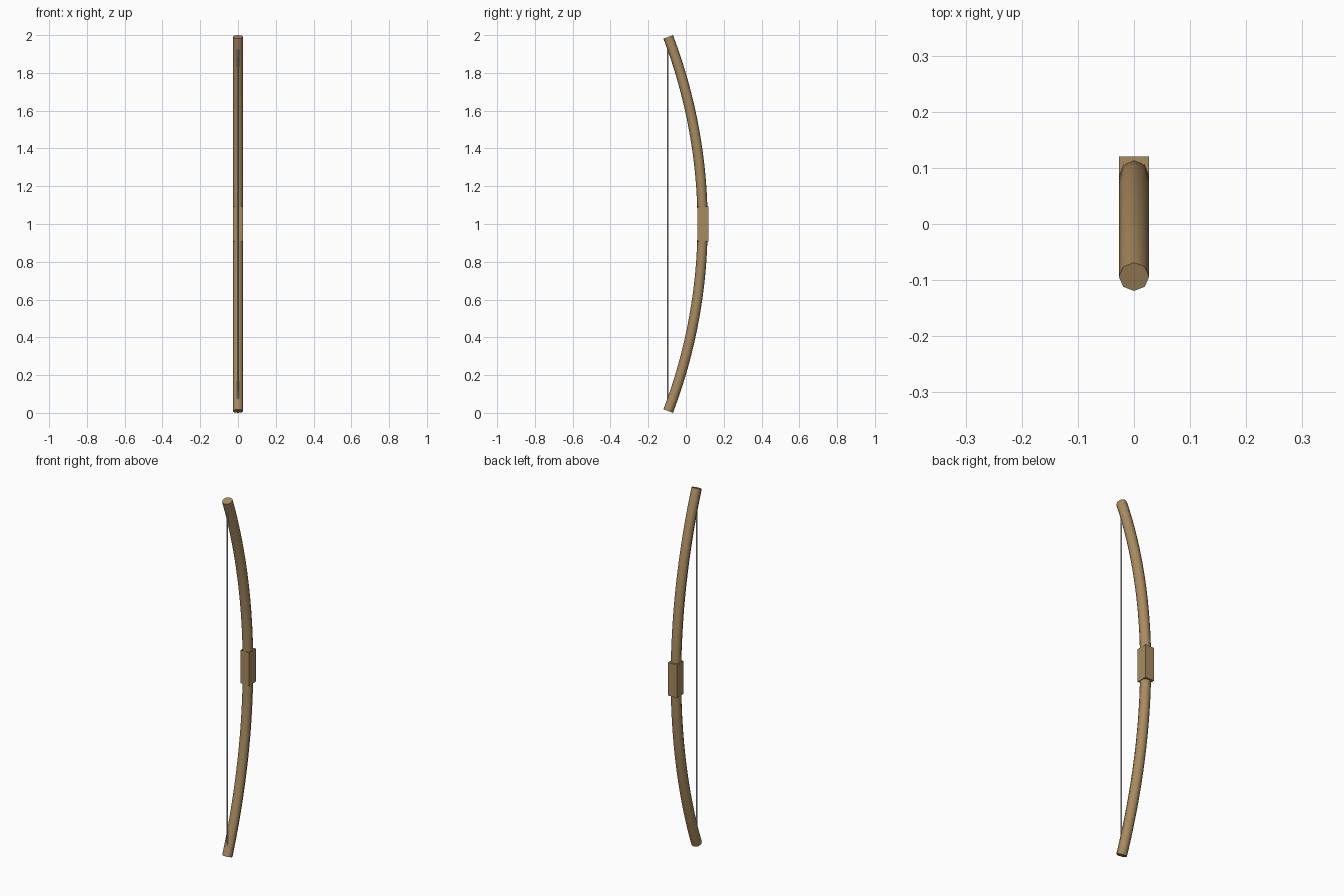
import bpy, bmesh, math

if "Cube" in bpy.data.objects:
    bpy.data.objects.remove(bpy.data.objects["Cube"])

wood = bpy.data.materials.new("wood")
wood.diffuse_color = (0.40, 0.26, 0.115, 1)
wood.use_nodes = True
wood.node_tree.nodes["Principled BSDF"].inputs["Base Color"].default_value = wood.diffuse_color

SIDES, STEPS, RADIUS = 8, 32, 0.027
Y_MID, Y_END, HALF = 0.088, -0.094, 0.9905
SAG = Y_MID - Y_END
ARC_R = (HALF ** 2 + SAG ** 2) / (2 * SAG)
ARC_A = math.asin(HALF / ARC_R)


def finish(name, bm, mat=None, smooth=False):
    bmesh.ops.recalc_face_normals(bm, faces=bm.faces)
    me = bpy.data.meshes.new(name)
    bm.to_mesh(me)
    bm.free()
    ob = bpy.data.objects.new(name, me)
    bpy.context.collection.objects.link(ob)
    if mat:
        me.materials.append(mat)
    if smooth:
        bpy.ops.object.select_all(action='DESELECT')
        ob.select_set(True)
        bpy.context.view_layer.objects.active = ob
        bpy.ops.object.shade_smooth_by_angle(angle=math.radians(50))
    return ob


# Curved limb: octagon swept along a circular arc in the yz plane
bm = bmesh.new()
rings = []
for i in range(STEPS + 1):
    a = ARC_A * (2 * i / STEPS - 1)
    ring = []
    for k in range(SIDES):
        t = math.tau * k / SIDES
        r = ARC_R + RADIUS * math.sin(t)
        ring.append(bm.verts.new((RADIUS * math.cos(t),
                                  Y_MID - ARC_R + r * math.cos(a),
                                  1 + r * math.sin(a))))
    rings.append(ring)
for lo, hi in zip(rings, rings[1:]):
    for k in range(SIDES):
        n = (k + 1) % SIDES
        bm.faces.new((lo[k], lo[n], hi[n], hi[k]))
bm.faces.new(rings[0])
bm.faces.new(rings[-1])
finish("bow_limb", bm, wood, True)

# Block grip at the middle
bm = bmesh.new()
bmesh.ops.create_cube(bm, size=1)
bmesh.ops.scale(bm, vec=(0.054, 0.06, 0.184), verts=bm.verts)
bmesh.ops.translate(bm, vec=(0, 0.09, 1), verts=bm.verts)
finish("grip", bm, wood)

# Thin string, ends buried in the limb tips
bm = bmesh.new()
bmesh.ops.create_cone(bm, cap_ends=True, segments=8, radius1=0.004, radius2=0.004, depth=1.94)
bmesh.ops.translate(bm, vec=(0, -0.096, 1), verts=bm.verts)
finish("bowstring", bm, None, True)
